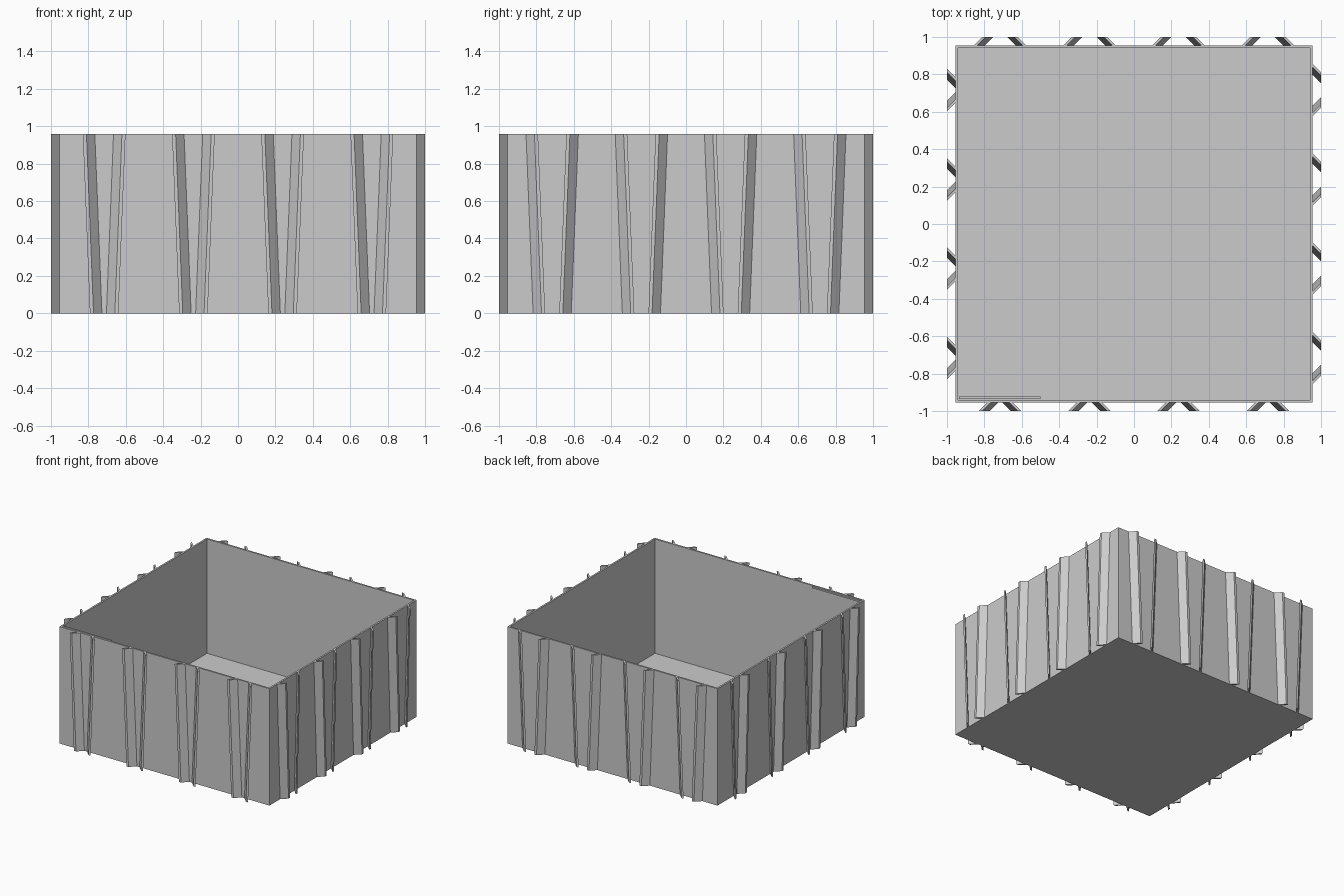
import bpy, bmesh, math
from mathutils import Matrix, Vector

WALL, OUTER, HEIGHT, THICK = 0.955, 1.0, 0.96, 0.02
DEPTH = OUTER - WALL
RIB_WIDTH = 0.019      # end face width of each rib
LEAN = 0.038           # ribs lean towards their pair's centre at the bottom

cube = bpy.data.objects.get("Cube")
if cube:
    bpy.data.objects.remove(cube, do_unlink=True)

grey = bpy.data.materials.new("plain grey")
grey.use_nodes = True
grey.diffuse_color = (0.6, 0.6, 0.6, 1)
grey.node_tree.nodes["Principled BSDF"].inputs["Base Color"].default_value = (0.6, 0.6, 0.6, 1)


def add_object(name, bm):
    bmesh.ops.recalc_face_normals(bm, faces=bm.faces[:])
    mesh = bpy.data.meshes.new(name)
    bm.to_mesh(mesh)
    bm.free()
    mesh.materials.append(grey)
    obj = bpy.data.objects.new(name, mesh)
    bpy.context.collection.objects.link(obj)
    return obj


def add_block(bm, low, high):
    low, high = Vector(low), Vector(high)
    size = high - low
    place = Matrix.Translation((low + high) / 2) @ Matrix.Diagonal((*size, 1))
    return bmesh.ops.create_cube(bm, size=1, matrix=place)["verts"]


def add_rib(bm, centre, side, edge, converge):
    """Slanted slab on the front wall; edge is its far side at the outer plane."""
    loops = []
    for z, shift in ((0, -LEAN), (HEIGHT, 0)):
        end = edge + shift
        root = end + converge * DEPTH
        section = ((root, WALL), (end, OUTER),
                   (end - RIB_WIDTH, OUTER), (root - RIB_WIDTH, WALL))
        loops.append([bm.verts.new((centre + side * off, -dist, z))
                      for off, dist in section])
    bottom, top = loops
    bm.faces.new(bottom)
    bm.faces.new(top)
    for i in range(4):
        j = (i + 1) % 4
        bm.faces.new((bottom[i], bottom[j], top[j], top[i]))


# Open box: inset the top face and sink it to the floor
bm = bmesh.new()
add_block(bm, (-WALL, -WALL, 0), (WALL, WALL, HEIGHT))
bm.normal_update()
top_face = max(bm.faces, key=lambda f: f.calc_center_median().z)
bmesh.ops.inset_region(bm, faces=[top_face], thickness=THICK)
sunk = bmesh.ops.extrude_face_region(bm, geom=[top_face])["geom"]
bmesh.ops.translate(bm, vec=(0, 0, THICK - HEIGHT),
                    verts=[v for v in sunk if isinstance(v, bmesh.types.BMVert)])
if top_face.is_valid:
    bmesh.ops.delete(bm, geom=[top_face], context="FACES_ONLY")
add_object("open_box", bm)

# Short ledge along the inside of the front rim
bm = bmesh.new()
inner = WALL - THICK
add_block(bm, (-inner, -inner, HEIGHT - 0.012), (-0.5, -inner + 0.012, HEIGHT))
add_object("inner_ledge", bm)

# Four pairs of slanted ribs per wall; pairs open outwards on the front and
# the -x wall, and close outwards on the other two
walls = (("front_ribs", 0, -1, 0.114), ("left_ribs", 1, 1, 0.095),
         ("back_ribs", 2, 1, 0.095), ("right_ribs", 3, -1, 0.114))
for name, turns, converge, edge in walls:
    bm = bmesh.new()
    for i in range(4):
        centre = (i - 1.5) * 0.477
        for side in (-1, 1):
            add_rib(bm, centre, side, edge, converge)
    bmesh.ops.rotate(bm, verts=bm.verts[:], cent=(0, 0, 0),
                     matrix=Matrix.Rotation(turns * math.pi / 2, 3, "Z"))
    add_object(name, bm)
